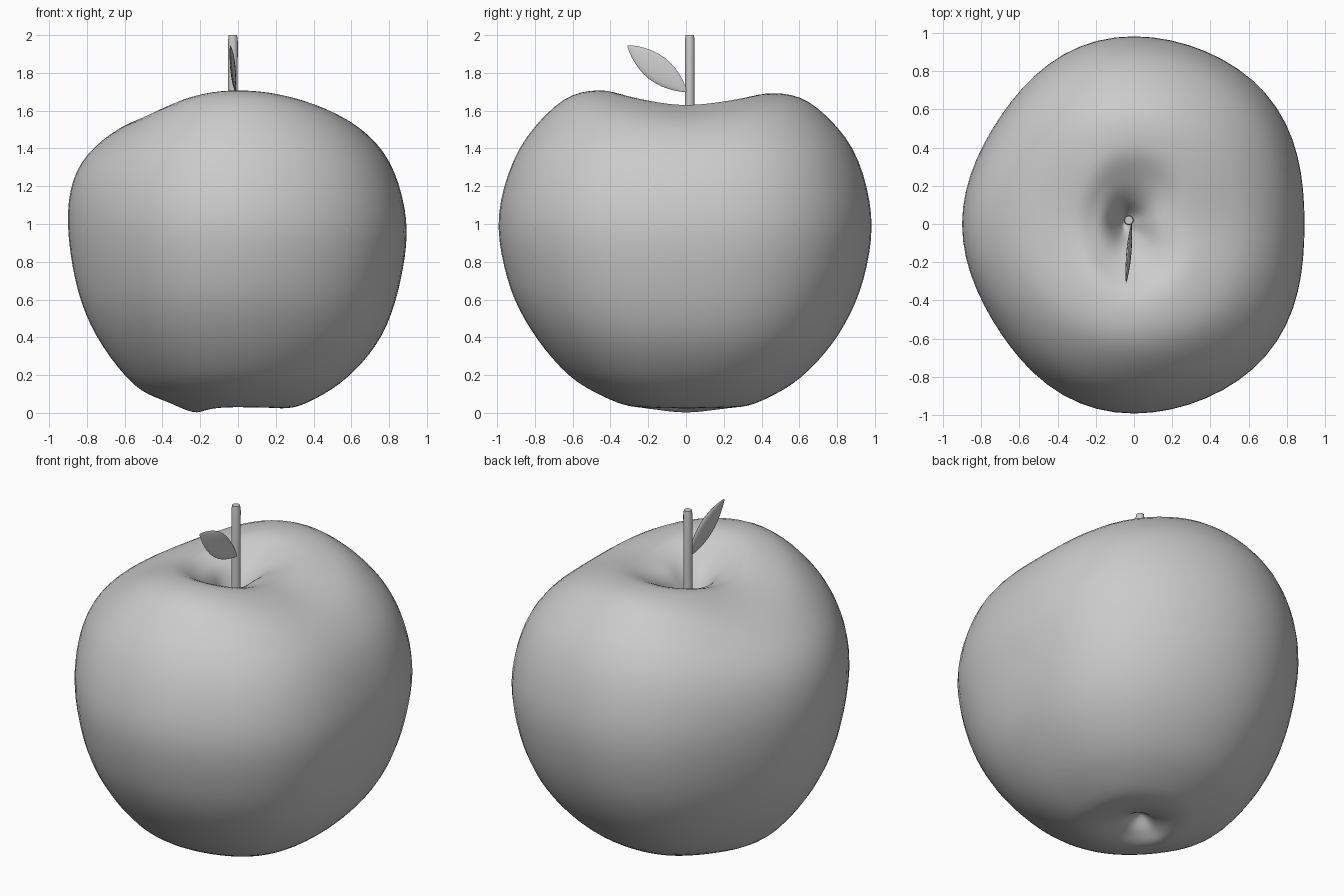
import bpy, bmesh
from math import sin, cos, pi, radians
from mathutils import Vector

if "Cube" in bpy.data.objects:
    bpy.data.objects.remove(bpy.data.objects["Cube"])


def loft(name, rings, angle=60):
    """Skin a list of closed rings; collapsed rings become poles."""
    bm = bmesh.new()
    loops = [[bm.verts.new(p) for p in ring] for ring in rings]
    for a, b in zip(loops, loops[1:]):
        n = len(a)
        for i in range(n):
            j = (i + 1) % n
            bm.faces.new((a[i], a[j], b[j], b[i]))
    bmesh.ops.remove_doubles(bm, verts=bm.verts, dist=1e-5)
    bmesh.ops.recalc_face_normals(bm, faces=bm.faces)
    mesh = bpy.data.meshes.new(name)
    bm.to_mesh(mesh)
    bm.free()
    ob = bpy.data.objects.new(name, mesh)
    bpy.context.collection.objects.link(ob)
    bpy.ops.object.select_all(action='DESELECT')
    ob.select_set(True)
    bpy.context.view_layer.objects.active = ob
    bpy.ops.object.shade_smooth_by_angle(angle=radians(angle))
    return ob


def smooth_profile(pts, steps=5):
    """Catmull-Rom resampling of a (radius, height) profile."""
    p = [Vector(q) for q in pts]
    p = [Vector((-p[1].x, p[1].y))] + p + [Vector((-p[-2].x, p[-2].y))]
    out = []
    for a, b, c, d in zip(p, p[1:], p[2:], p[3:]):
        for k in range(steps):
            t = k / steps
            out.append(0.5 * (2 * b + (c - a) * t + (2 * a - 5 * b + 4 * c - d) * t**2
                              + (3 * b - a - 3 * c + d) * t**3))
    return out + [p[-2]]


# Apple body: four half profiles (right, back, left, front) blended around the axis
right = [(0, 1.38), (.05, 1.45), (.12, 1.57), (.2, 1.615), (.34, 1.625), (.61, 1.53),
         (.80, 1.33), (.89, 1.02), (.86, .7), (.76, .41), (.58, .19), (.36, .05),
         (.22, .025), (.1, .06), (0, .12)]
back = [(0, 1.38), (.05, 1.42), (.13, 1.53), (.25, 1.62), (.42, 1.69), (.65, 1.645),
        (.88, 1.40), (.98, 1.05), (.94, .71), (.81, .42), (.61, .19), (.39, .06),
        (.24, .03), (.1, .06), (0, .12)]
left = [(0, 1.38), (.05, 1.45), (.12, 1.56), (.2, 1.60), (.34, 1.61), (.62, 1.51),
        (.83, 1.32), (.90, 1.06), (.86, .7), (.75, .41), (.55, .15), (.35, .05),
        (.2, .003), (.1, .05), (0, .12)]
front = [(0, 1.38), (.05, 1.42), (.13, 1.53), (.25, 1.62), (.42, 1.705), (.65, 1.655),
         (.88, 1.40), (.99, 1.05), (.945, .71), (.82, .44), (.62, .2), (.4, .07),
         (.24, .03), (.1, .06), (0, .12)]
profiles = [smooth_profile(p) for p in (right, back, left, front)]
segments = 64
rings = []
for row in range(len(profiles[0])):
    ring = []
    for i in range(segments):
        a = 2 * pi * i / segments
        q = int(i * 4 / segments)
        w = sin(a - q * pi / 2) ** 2
        r, z = profiles[q][row].lerp(profiles[(q + 1) % 4][row], w)
        r *= 1 + 0.05 * cos(a) * sin(2 * a) ** 2
        shift = -0.05 * max(0, 1 - r / 0.5) ** 2
        ring.append((r * cos(a) + shift, r * sin(a), z))
    rings.append(ring)
loft("apple_body", rings, 80)

# Stem: slim round stalk rising from the hollow
rings = []
for z, r in [(1.36, 0), (1.36, .026), (1.7, .025), (1.97, .026), (2.0, .022), (2.0, 0)]:
    rings.append([(-.027 + r * cos(2 * pi * i / 12), .02 + r * sin(2 * pi * i / 12), z)
                  for i in range(12)])
loft("stem", rings, 40)

# Leaf: thin pointed lens leaning forward from the stem
base, tip = Vector((-.012, .005, 1.70)), Vector((-.042, -.31, 1.945))
along = (tip - base).normalized()
across = along.cross(Vector((1, 0, 0))).normalized()
thick = along.cross(across).normalized()
rings = []
for k in range(17):
    t = (1 - cos(pi * k / 16)) / 2
    w = max(0, sin(pi * t)) ** 0.8 if 0 < k < 16 else 0
    c = base.lerp(tip, t)
    rings.append([c + across * (.07 * w * cos(2 * pi * i / 16))
                  + thick * (.013 * w * sin(2 * pi * i / 16)) for i in range(16)])
loft("leaf", rings, 50)
